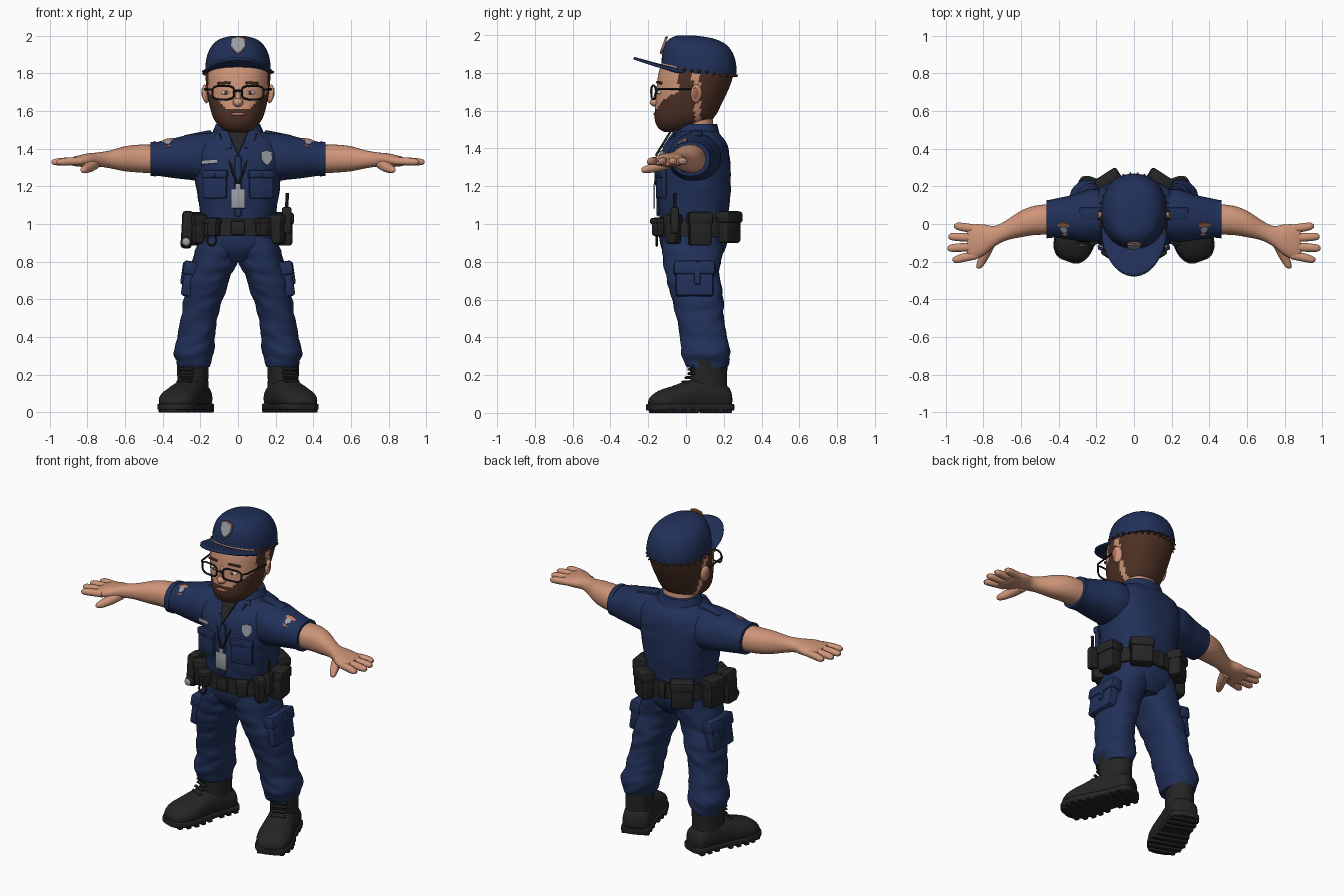
import bpy, bmesh, math, random
from mathutils import Vector, Matrix, Euler, noise

if "Cube" in bpy.data.objects:
    bpy.data.objects.remove(bpy.data.objects["Cube"])

random.seed(4)
I = Matrix.Identity(4)


def material(name, rgb):
    m = bpy.data.materials.new(name)
    m.diffuse_color = (*rgb, 1)
    m.use_nodes = True
    m.node_tree.nodes["Principled BSDF"].inputs["Base Color"].default_value = m.diffuse_color
    return m


NAVY = material("navy cloth", (0.015, 0.030, 0.100))
BLACK = material("black leather", (0.018, 0.018, 0.019))
SKIN = material("skin", (0.62, 0.30, 0.19))
HAIR = material("brown hair", (0.075, 0.031, 0.018))
SILVER = material("silver", (0.32, 0.34, 0.38))
PATCH = material("orange patch", (0.48, 0.17, 0.08))
WHITE = material("eye white", (0.70, 0.66, 0.62))
LIP = material("lip", (0.42, 0.15, 0.11))


def place(x, y, z, rx=0, ry=0, rz=0):
    return Matrix.Translation((x, y, z)) @ Euler((rx, ry, rz)).to_matrix().to_4x4()


def finish(obj, mats, mirror, angle=40):
    for m in mats:
        obj.data.materials.append(m)
    bpy.ops.object.select_all(action='DESELECT')
    obj.select_set(True)
    bpy.context.view_layer.objects.active = obj
    bpy.ops.object.shade_smooth_by_angle(angle=math.radians(angle))
    if mirror:
        obj.modifiers.new("Mirror", 'MIRROR').use_mirror_merge = False
    return obj


def emit(name, bm, mats, mirror=False, tr=I, rule=None):
    bm.transform(tr)
    bmesh.ops.recalc_face_normals(bm, faces=bm.faces)
    if rule:
        for f in bm.faces:
            f.material_index = rule(f.calc_center_median())
    me = bpy.data.meshes.new(name)
    bm.to_mesh(me)
    bm.free()
    obj = bpy.data.objects.new(name, me)
    bpy.context.collection.objects.link(obj)
    return finish(obj, mats if isinstance(mats, list) else [mats], mirror)


def loft(name, rings, mats, axis='z', p=2.2, seg=36, sub=5, mirror=False, tr=I, fold=0, rule=None, floor=None):
    """Smooth skin over superellipse rings (x, y, z, half width, half height)."""
    n, bm, loops = len(rings), bmesh.new(), []
    for i in range(n - 1):
        a, b, c, d = [rings[min(max(k, 0), n - 1)] for k in (i - 1, i, i + 1, i + 2)]
        for s in range(sub + (i == n - 2)):
            t = s / sub
            x, y, z, u, v = [0.5 * (2 * B + (C - A) * t + (2 * A - 5 * B + 4 * C - D) * t * t
                             + (3 * B - A - 3 * C + D) * t ** 3) for A, B, C, D in zip(a, b, c, d)]
            loop = []
            for k in range(seg):
                w = math.tau * k / seg
                cu = u * math.copysign(abs(math.cos(w)) ** (2 / p), math.cos(w))
                sv = v * math.copysign(abs(math.sin(w)) ** (2 / p), math.sin(w))
                if fold:
                    f = 1 + fold * noise.noise(Vector((x + cu, y + sv, z * 2.4 + cu)) * 9)
                    cu, sv = cu * f, sv * f
                co = {'z': (x + cu, y + sv, z), 'x': (x, y + cu, z + sv), 'y': (x + cu, y, z + sv)}[axis]
                if floor is not None:
                    co = (co[0], co[1], max(co[2], floor))
                loop.append(bm.verts.new(co))
            loops.append(loop)
    for l0, l1 in zip(loops, loops[1:]):
        for k in range(seg):
            bm.faces.new((l0[k], l0[(k + 1) % seg], l1[(k + 1) % seg], l1[k]))
    bm.faces.new(loops[0])
    bm.faces.new(loops[-1])
    return emit(name, bm, mats, mirror, tr, rule)


def box(name, size, tr, mat, mirror=False, bevel=0.01):
    bm = bmesh.new()
    bmesh.ops.create_cube(bm, size=1, matrix=Matrix.Diagonal((*size, 1)))
    bmesh.ops.bevel(bm, geom=bm.edges[:], offset=min(bevel, min(size) * 0.45), segments=2, profile=0.5, affect='EDGES')
    return emit(name, bm, mat, mirror, tr)


def ball(name, size, tr, mat, mirror=False):
    bm = bmesh.new()
    bmesh.ops.create_uvsphere(bm, u_segments=20, v_segments=12, radius=1, matrix=Matrix.Diagonal((*size, 1)))
    return emit(name, bm, mat, mirror, tr)


def plate(name, outline, scale, thick, tr, mat, mirror=False):
    bm = bmesh.new()
    f = bm.faces.new([bm.verts.new((x * scale, 0, z * scale)) for x, z in outline])
    ext = bmesh.ops.extrude_face_region(bm, geom=[f])['geom']
    bmesh.ops.translate(bm, vec=(0, -thick, 0), verts=[g for g in ext if isinstance(g, bmesh.types.BMVert)])
    return emit(name, bm, mat, mirror, tr)


def tube(name, pts, r, mat, mirror=False, cyclic=False):
    cu = bpy.data.curves.new(name, 'CURVE')
    cu.dimensions, cu.bevel_depth, cu.bevel_resolution, cu.use_fill_caps = '3D', r, 2, True
    sp = cu.splines.new('POLY')
    sp.points.add(len(pts) - 1)
    for q, co in zip(sp.points, pts):
        q.co = (*co, 1)
    sp.use_cyclic_u = cyclic
    obj = bpy.data.objects.new(name, cu)
    bpy.context.collection.objects.link(obj)
    bpy.ops.object.select_all(action='DESELECT')
    obj.select_set(True)
    bpy.context.view_layer.objects.active = obj
    bpy.ops.object.convert(target='MESH')
    return finish(bpy.context.view_layer.objects.active, [mat], mirror)


SHIELD = [(-.75, .8), (0, 1), (.75, .8), (.78, -.1), (.45, -.65), (0, -1), (-.45, -.65), (-.78, -.1)]


# Head with beard and hair coloured by region
def head_rule(c):
    x, y, z = abs(c.x), c.y, c.z
    beard = y < 0.045 and z < 1.612 + max(0, x - 0.06) * 0.9
    sideburn = -0.04 < y < 0.035 and x > 0.1
    return int(beard or sideburn or (y > 0.075 and z > 1.55))


profile = [(1.488, -.115, 0, .05), (1.51, -.148, .06, .09), (1.56, -.166, .145, .13), (1.65, -.16, .195, .156),
           (1.73, -.155, .232, .168), (1.80, -.145, .252, .172), (1.88, -.12, .25, .16)]
loft("head", [(0, (f + b) / 2, z, w, (b - f) / 2) for z, f, b, w in profile], [SKIN, HAIR], seg=72, sub=7, rule=head_rule)
loft("neck", [(0, .065, 1.40, .12, .1), (0, .06, 1.48, .105, .09), (0, .055, 1.57, .1, .085)], SKIN)
ball("nose", (.028, .03, .024), place(0, -.162, 1.645), SKIN)
loft("nose_bridge", [(0, -.158, 1.64, .022, .022), (0, -.152, 1.68, .014, .018), (0, -.145, 1.73, .012, .012)], SKIN, seg=12)
ball("lips", (.04, .01, .009), place(0, -.163, 1.583), LIP)
ball("ear", (.016, .032, .05), place(.172, .055, 1.69, 0, .12, .35), SKIN, True)
ball("inner_ear", (.006, .018, .03), place(.186, .05, 1.692, 0, .12, .3), LIP, True)
ball("eye", (.026, .012, .010), place(.066, -.142, 1.697, 0, 0, .2), WHITE, True)
ball("pupil", (.009, .005, .009), place(.064, -.153, 1.697), HAIR, True)
box("eyebrow", (.075, .016, .014), place(.075, -.142, 1.748, 0, .08, .3), HAIR, True, .006)

# Tufts of hair under the cap
bm = bmesh.new()
for k in range(22):
    a = math.radians(-32 + 244 * k / 21)
    m = place(.165 * math.cos(a), .06 + .188 * math.sin(a), 1.81 - .02 * math.sin(a), 0, 1.9 + random.uniform(-.3, .3), 0)
    m = Matrix.Translation(m.translation) @ Matrix.Rotation(a, 4, 'Z') @ m.to_3x3().to_4x4()
    bmesh.ops.create_cone(bm, segments=7, radius1=.022, radius2=.004, depth=.055, cap_ends=True, matrix=m)
emit("hair_tufts", bm, HAIR)

# Glasses
rim = [(.078 + .058 * math.copysign(abs(math.cos(a)) ** .6, math.cos(a)), -.172 + .012 * math.cos(a),
        1.697 + .036 * math.copysign(abs(math.sin(a)) ** .6, math.sin(a))) for a in [math.tau * k / 28 for k in range(28)]]
tube("glasses_rim", rim, .0055, BLACK, True, True)
tube("glasses_temple", [(.135, -.162, 1.712), (.158, -.135, 1.715), (.176, .03, 1.715), (.178, .06, 1.70)], .0055, BLACK, True)
tube("glasses_bridge", [(-.021, -.183, 1.703), (0, -.186, 1.708), (.021, -.183, 1.703)], .0055, BLACK)

# Cap with curved brim
loft("cap_crown", [(0, .07, 1.795, .173, .196), (0, .068, 1.84, .173, .198), (0, .062, 1.90, .162, .188),
                   (0, .05, 1.95, .136, .162), (0, .03, 1.982, .095, .115), (0, .0, 1.998, .035, .045)], NAVY, seg=48)
bm = bmesh.new()
grid = []
for i in range(25):
    a, row = math.radians(-84 + 7 * i), []
    for v in [k / 6 for k in range(7)]:
        row.append(bm.verts.new((math.sin(a) * (.165 + .01 * v), (.06 - .08 * v) - math.cos(a) * (.19 + .065 * v),
                                 1.80 + math.cos(a) * (.045 + .04 * v))))
    grid.append(row)
for r0, r1 in zip(grid, grid[1:]):
    for k in range(6):
        bm.faces.new((r0[k], r0[k + 1], r1[k + 1], r1[k]))
emit("cap_brim", bm, NAVY).modifiers.new("Thickness", 'SOLIDIFY').thickness = .014
ball("cap_button", (.016, .016, .012), place(0, .10, 1.975), NAVY)
plate("cap_badge_edge", SHIELD, .05, .008, place(0, -.112, 1.945, -.35), PATCH)
plate("cap_badge", SHIELD, .044, .008, place(0, -.117, 1.946, -.35), SILVER)

# Shirt, sleeves and collar
loft("shirt", [(0, .042, .98, .19, .175), (0, .042, 1.05, .2, .182), (0, .042, 1.15, .215, .192), (0, .044, 1.26, .232, .192),
               (0, .046, 1.36, .245, .185), (0, .056, 1.43, .225, .158), (0, .06, 1.475, .165, .12), (0, .06, 1.50, .11, .09)],
     NAVY, p=2.5, seg=56, fold=.025)
loft("sleeve", [(.14, .05, 1.35, .13, .13), (.24, .045, 1.355, .14, .122), (.34, .035, 1.35, .118, .106),
                (.43, .03, 1.345, .1, .09), (.462, .025, 1.345, .098, .088)], NAVY, 'x', mirror=True, fold=.04)
loft("sleeve_hem", [(.435, .028, 1.345, .102, .092), (.465, .025, 1.345, .101, .091)], NAVY, 'x', mirror=True)
loft("collar_band", [(0, .06, 1.455, .145, .125), (0, .062, 1.50, .13, .11), (0, .065, 1.53, .117, .1)], NAVY)
plate("undershirt", [(-.055, .07), (.055, .07), (0, -.09)], 1, .012, place(0, -.108, 1.435, -.55), BLACK)
plate("collar_flap", [(.0, -.05), (.03, .055), (.1, .06), (.115, -.03), (.07, -.07)], 1, .018,
      place(.02, -.085, 1.44, -.55, 0, .3), NAVY, True)
box("shirt_placket", (.035, .014, .32), place(0, -.148, 1.20), NAVY)
box("epaulette", (.15, .065, .02), place(.215, .055, 1.475, 0, .2), NAVY, True)
box("chest_pocket", (.13, .03, .13), place(.122, -.132, 1.20, 0, 0, .25), NAVY, True)
box("chest_pocket_flap", (.14, .035, .045), place(.122, -.136, 1.265, 0, 0, .25), NAVY, True)
ball("pocket_button", (.008, .006, .008), place(.125, -.155, 1.26), NAVY, True)

# Badges, patches and hanging card
plate("chest_badge", SHIELD, .04, .009, place(.15, -.125, 1.35, -.12, 0, .35), SILVER)
box("name_plate", (.09, .009, .022), place(-.15, -.129, 1.33, -.1, -.08, -.32), SILVER, False, .003)
plate("sleeve_patch", SHIELD, .042, .009, place(.37, -.025, 1.424, -1.0, .25, 0), PATCH, True)
plate("sleeve_patch_centre", SHIELD, .022, .009, place(.37, -.028, 1.427, -1.0, .25, 0), SILVER, True)
box("hanging_card", (.075, .010, .105), place(0, -.168, 1.135), SILVER, False, .004)
box("card_clip", (.03, .010, .035), place(0, -.168, 1.195), SILVER, False, .004)
tube("lanyard", [(.1, -.055, 1.48), (.06, -.122, 1.38), (.03, -.155, 1.28), (0, -.165, 1.205)], .006, BLACK, True)

# Arms and hands
loft("arm", [(.42, .025, 1.343, .082, .076), (.52, .02, 1.347, .078, .074), (.60, .0, 1.346, .07, .066),
             (.68, -.035, 1.343, .053, .047), (.74, -.065, 1.342, .055, .038), (.80, -.085, 1.338, .083, .036),
             (.86, -.097, 1.333, .094, .027), (.885, -.1, 1.331, .085, .018)], SKIN, 'x', mirror=True)
for name, y0, x1, y1 in [("little", -.026, .955, -.012), ("ring", -.073, .985, -.067),
                         ("middle", -.12, .99, -.128), ("index", -.165, .962, -.188)]:
    loft(name + "_finger", [(.83, y0, 1.334, .021, .02), ((.83 + x1) / 2, (y0 + y1) / 2, 1.332, .023, .021),
                            (x1 - .018, y1, 1.329, .019, .017), (x1, y1, 1.328, .007, .007)], SKIN, 'x', seg=14, mirror=True)
loft("thumb", [(.765, -.09, 1.322, .036, .032), (.785, -.15, 1.305, .03, .028), (.808, -.20, 1.292, .024, .022),
               (.82, -.228, 1.287, .016, .015), (.824, -.236, 1.286, .006, .006)], SKIN, 'y', seg=16, mirror=True)

# Trousers
loft("hips", [(0, .04, .80, .09, .12), (0, .04, .86, .18, .165), (0, .04, .93, .205, .182), (0, .042, 1.0, .195, .178)],
     NAVY, p=2.4, seg=48)
loft("trouser_leg", [(.1, .04, .93, .105, .165), (.118, .035, .82, .12, .155), (.158, .04, .70, .112, .142),
                     (.185, .06, .60, .104, .134), (.205, .075, .50, .096, .127), (.222, .093, .40, .1, .124),
                     (.234, .105, .32, .106, .13), (.234, .11, .27, .092, .118), (.234, .11, .24, .085, .105)],
     NAVY, p=2.3, seg=40, sub=7, mirror=True, fold=.09)
box("cargo_pocket", (.07, .20, .17), place(.258, .045, .70, 0, -.14), NAVY, True, .015)
box("cargo_flap", (.08, .22, .075), place(.252, .045, .765, 0, -.16), NAVY, True, .015)
box("cargo_strap", (.085, .035, .12), place(.257, .06, .735, 0, -.14), NAVY, True)

# Duty belt and gear
loft("belt", [(0, .042, .935, .217, .196), (0, .042, 1.028, .212, .194)], BLACK, p=2.4, seg=56, sub=1)
box("buckle", (.075, .025, .075), place(0, -.158, .98), BLACK)
for name, deg, w, d, h, z in [("side_pouch", 8, .12, .08, .18, .975), ("rear_pouch", 57, .13, .075, .17, .985),
                              ("front_pouch", -58, .065, .055, .10, .985), ("hip_pouch", -30, .07, .07, .16, .975)]:
    a = math.radians(deg)
    at = (.245 * math.cos(a), .042 + .222 * math.sin(a))
    box(name, (d, w, h), place(*at, z, 0, 0, a), BLACK, True, .016)
    box(name + "_flap", (d + .014, w + .01, h * .35), place(*at, z + h * .3, 0, 0, a), BLACK, True, .012)
box("belt_loop_back", (.05, .025, .11), place(0, .238, .98), BLACK)
box("radio", (.05, .045, .14), place(.258, -.06, 1.02), BLACK)
tube("radio_antenna", [(.258, -.06, 1.08), (.262, -.06, 1.165)], .009, BLACK)
box("holster", (.06, .10, .20), place(-.27, -.045, .97, 0, .06, 0), BLACK, False, .018)
ball("torch_head", (.03, .03, .03), place(-.275, -.085, .905), BLACK)
ball("torch_lens", (.02, .008, .02), place(-.275, -.112, .905), SILVER)
tube("key_ring", [(-.14 + .024 * math.cos(k * .524), -.155, .915 + .03 * math.sin(k * .524)) for k in range(12)],
     .006, BLACK, cyclic=True)

# Boots, turned outward
B = place(.24, .12, 0, 0, 0, math.radians(20))
loft("boot_shaft", [(0, .0, .07, .082, .105), (0, .0, .16, .078, .098), (0, .0, .24, .08, .1), (0, .0, .285, .084, .104)],
     BLACK, mirror=True, tr=B)
loft("boot_foot", [(0, .115, .07, .05, .05), (0, .09, .075, .078, .075), (0, 0, .09, .085, .1), (0, -.10, .085, .09, .09),
                   (0, -.20, .07, .102, .072), (0, -.27, .062, .094, .058), (0, -.315, .052, .066, .038), (0, -.33, .045, .03, .02)],
     BLACK, 'y', mirror=True, tr=B, floor=.03)
loft("boot_sole", [(0, .128, .03, .045, .018), (0, .10, .03, .084, .018), (0, 0, .03, .086, .018), (0, -.10, .03, .094, .018),
                   (0, -.20, .03, .108, .018), (0, -.28, .03, .098, .018), (0, -.325, .03, .066, .018), (0, -.338, .03, .035, .016)],
     BLACK, 'y', p=7, mirror=True, tr=B)
for k, y in enumerate([.09, .04, -.01, -.10, -.15, -.20, -.25, -.295]):
    box("sole_lug", ((.165, .17, .17, .19, .205, .215, .2, .16)[k], .028, .03), B @ place(0, y, .015), BLACK, True, .005)
for k in range(5):
    box("boot_lace", (.085, .018, .012), B @ place(0, -.098 - .017 * max(0, 2 - k), .165 + .022 * k, .5), BLACK, True, .005)
